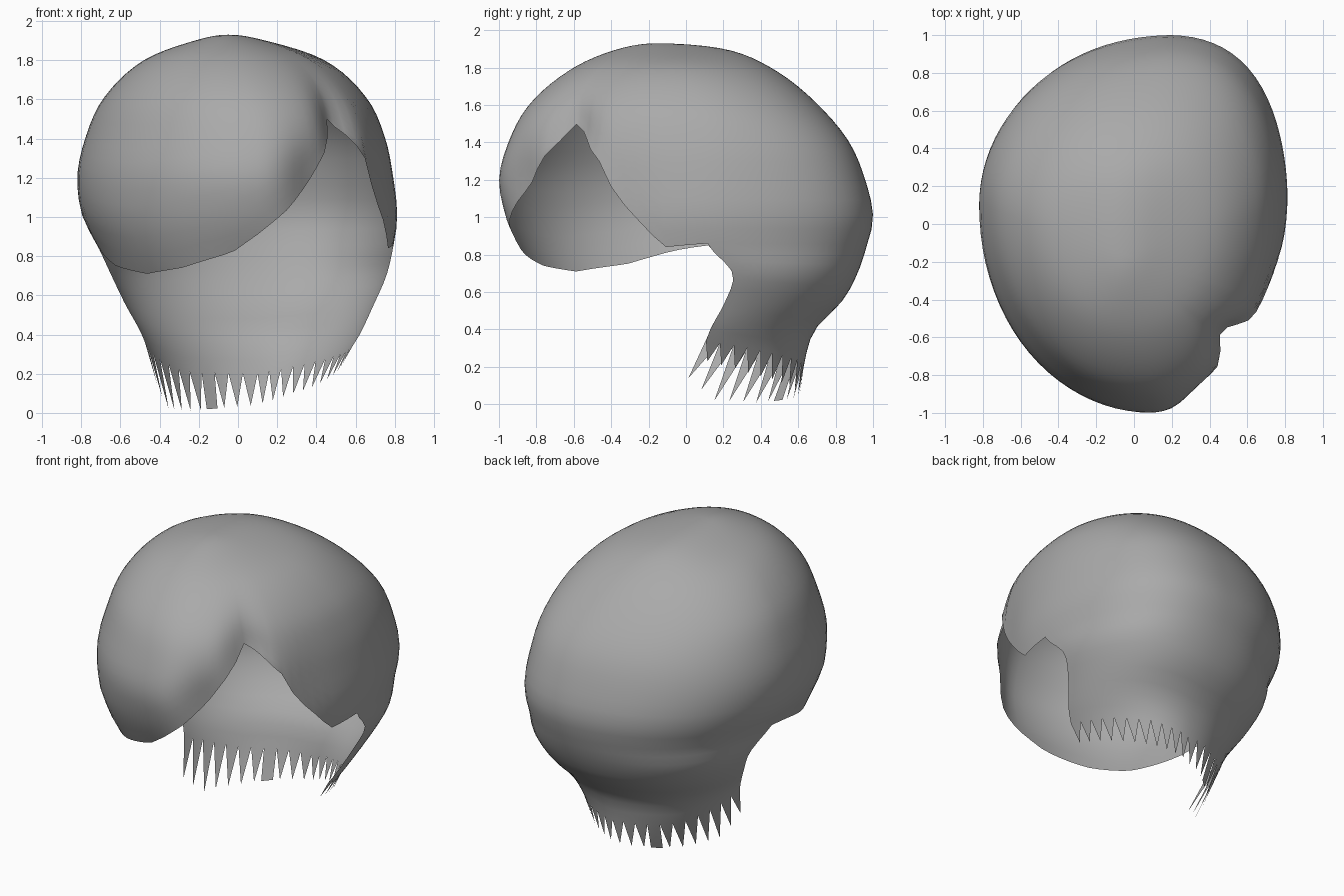
import bpy, bmesh, math

if "Cube" in bpy.data.objects:
    bpy.data.objects.remove(bpy.data.objects["Cube"], do_unlink=True)

TOP = 1.93
COLUMNS, CAP_ROWS, NAPE_ROWS = 88, 26, 10

# Horizontal slices: height, left/right x limits, front/back y limits, centre
SLICES = [
    (1.93, -.05, -.05, -.16, -.16, -.05, -.16),
    (1.9, -.22, .14, -.36, .2, -.04, -.1),
    (1.8, -.48, .44, -.6, .45, 0, -.02),
    (1.6, -.69, .66, -.84, .7, .06, .06),
    (1.4, -.78, .75, -.95, .86, .1, .1),
    (1.2, -.82, .79, -1, .94, .1, .1),
    (1, -.79, .81, -.96, .98, .1, .1),
    (.85, -.71, .79, -.89, .95, .1, .12),
    (.7, -.64, .755, -.8, .905, .1, .25),
    (.55, -.57, .69, -.6, .825, .1, .21),
    (.4, -.49, .62, -.5, .685, .1, .13),
    (.25, -.44, .53, -.4, .635, .1, .08),
    (0, -.38, .44, -.3, .6, .1, .02),
]

# Lower edge height by angle around the head (0 = left side, 270 = front)
CAP_EDGE = [(0, .86), (180, .85), (190, .82), (205, .75), (225, .71), (241, .74),
            (261, .82), (282, 1.03), (294, 1.18), (300, 1.28), (306, 1.39), (311, 1.5),
            (319, 1.42), (327, 1.31), (333, 1.11), (347, .84), (360, .86)]
NAPE_EDGE = [(0, .34), (45, .27), (90, .2), (135, .21), (180, .36)]
TIP_EDGE = [(0, .24), (45, .13), (90, .04), (135, .01), (160, .02), (180, .17)]


def linear(points, x):
    for (a, p), (b, q) in zip(points, points[1:]):
        if x <= b:
            return p + (q - p) * (x - a) / (b - a)
    return points[-1][1]


def depth(z):
    """Root of the distance below the crown, so the crown comes out round."""
    return math.sqrt(max(TOP - z, 0))


KEYS = [depth(s[0]) for s in SLICES]


def slice_at(z):
    """Smooth interpolation of the slice table."""
    d = depth(z)
    i = max(k for k in range(len(KEYS) - 1) if KEYS[k] <= d + 1e-9)
    h = KEYS[i + 1] - KEYS[i]
    u = (d - KEYS[i]) / h

    def slope(k, c):
        lo, hi = max(k - 1, 0), min(k + 1, len(KEYS) - 1)
        return (SLICES[hi][c] - SLICES[lo][c]) / (KEYS[hi] - KEYS[lo]) * h

    out = []
    for c in range(1, len(SLICES[0])):
        p, q = SLICES[i][c], SLICES[i + 1][c]
        m, n = slope(i, c), slope(i + 1, c)
        a, b = 2 * (p - q) + m + n, 3 * (q - p) - 2 * m - n
        out.append(((a * u + b) * u + m) * u + p)
    return out


# Local swelling: amount, angle, angle spread, height, height spread
SWELLS = [
    (-.11, 313, 9, 1.46, .2),    # parting crease
    (-.08, 296, 13, 1.17, .22),  # fringe tucked in
    (-.05, 333, 15, 1.1, .35),   # flatter in front of the ear
    (.09, 52, 30, 1.05, .8),     # full back left
    (.07, 225, 30, .74, .28),    # full fringe end
]


def bump(x, width):
    return math.exp(-(x / width) ** 2)


def turn(a, b):
    """Signed difference of two angles, wrapped."""
    return (a - b + 180) % 360 - 180


def surface(angle, z):
    left, right, front, back, cx, cy = slice_at(z)
    c, s = math.cos(math.radians(angle)), math.sin(math.radians(angle))
    if s < -.001:
        cy = min(cy, .1)
    swell = 1 + sum(amount * bump(turn(angle, a), wa) * bump(z - h, wh)
                    for amount, a, wa, h, wh in SWELLS)
    x = cx + c * swell * (right - cx if c > 0 else cx - left)
    y = cy + s * swell * (back - cy if s > 0 else cy - front)
    return (x, y, z)


def add_grid(bm, angles, start, end, rows):
    """Sheet of quads running down from start(angle) to end(angle)."""
    grid = []
    for a in angles:
        d0, d1 = depth(start(a)), depth(end(a))
        heights = [TOP - (d0 + (d1 - d0) * r / rows) ** 2 for r in range(rows + 1)]
        grid.append([bm.verts.new(surface(a, z)) for z in heights])
    for one, two in zip(grid, grid[1:]):
        for r in range(rows):
            bm.faces.new((one[r], one[r + 1], two[r + 1], two[r]))
    return grid


def cap_edge(a):
    return linear(CAP_EDGE, a)


def nape_edge(a):
    return linear(NAPE_EDGE, a)


def strand_tip(a):
    """Tip on the slope of the nape, swept forward on the right side."""
    x, y, z = surface(a, linear(TIP_EDGE, a))
    return (x, y - .08 * max(0, -math.cos(math.radians(a))), z)


bm = bmesh.new()
step = 360 / COLUMNS

# Cap with the swept fringe and its notch
add_grid(bm, [i * step for i in range(COLUMNS + 1)], lambda a: TOP, cap_edge, CAP_ROWS)

# Nape below the ears
half = [i * step for i in range(COLUMNS // 2 + 1)]
nape = add_grid(bm, half, cap_edge, nape_edge, NAPE_ROWS)

# Pointed strands side by side along the nape, with one blunt strand at the back
BLUNT = 28
for i in range(0, len(half) - 1, 2):
    base = [nape[i + k][-1] for k in range(3)]
    middle = half[i + 1]
    spread = (step * .9, -step * .9) if i == BLUNT else (0,)
    bm.faces.new(base + [bm.verts.new(strand_tip(middle + d)) for d in spread])

bmesh.ops.remove_doubles(bm, verts=bm.verts, dist=.0005)
bmesh.ops.dissolve_degenerate(bm, edges=bm.edges, dist=.0001)
bmesh.ops.recalc_face_normals(bm, faces=bm.faces)
# keep the outside facing out
crown = max(bm.faces, key=lambda f: f.calc_center_median().z)
if crown.normal.z < 0:
    bmesh.ops.reverse_faces(bm, faces=bm.faces)

mesh = bpy.data.meshes.new("hair")
bm.to_mesh(mesh)
bm.free()
hair = bpy.data.objects.new("hair", mesh)
bpy.context.collection.objects.link(hair)

# Plain grey
grey = bpy.data.materials.new("plain grey")
grey.use_nodes = True
colour = (.4, .4, .4, 1)
grey.diffuse_color = colour
grey.node_tree.nodes["Principled BSDF"].inputs["Base Color"].default_value = colour
mesh.materials.append(grey)

bpy.context.view_layer.objects.active = hair
hair.select_set(True)
bpy.ops.object.shade_smooth_by_angle(angle=math.radians(50))
